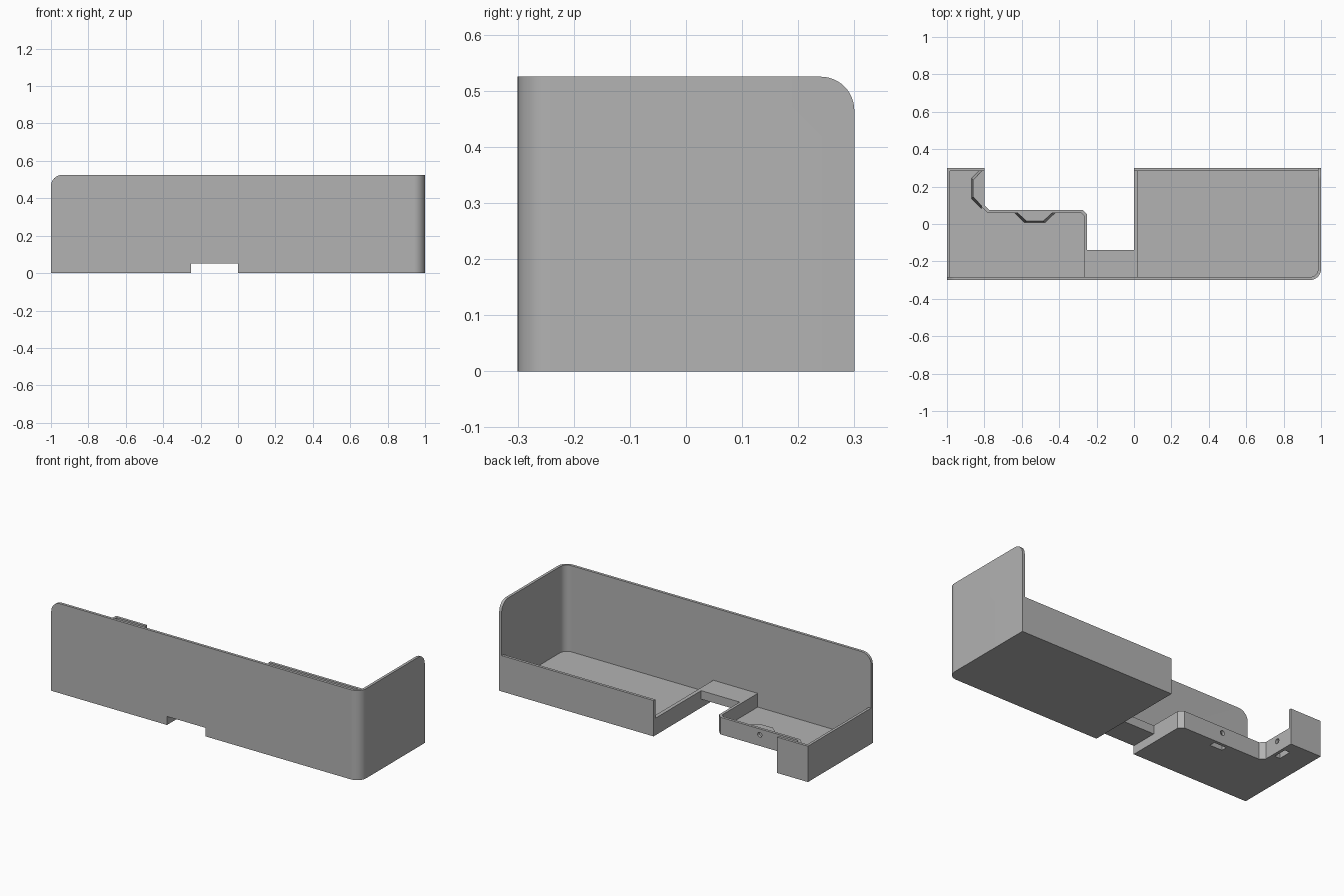
import bpy, bmesh, math
from mathutils import Vector

cube = bpy.data.objects.get("Cube")
if cube:
    bpy.data.objects.remove(cube)

grey = bpy.data.materials.new("plain_grey")
grey.use_nodes = True
GREY = (0.45, 0.45, 0.45, 1)
grey.diffuse_color = GREY
grey.node_tree.nodes["Principled BSDF"].inputs["Base Color"].default_value = GREY

FLOOR, LOW, MID, HIGH = 0.02, 0.1, 0.21, 0.525
T = 0.016      # wall thickness
R = 0.06       # corner radius


def loft(name, bottom, top, lo, hi, axis="z"):
    """Solid between two outlines, extruded along an axis."""
    place = {"x": lambda p, h: (h, p[0], p[1]),
             "y": lambda p, h: (p[0], h, p[1]),
             "z": lambda p, h: (p[0], p[1], h)}[axis]
    bm = bmesh.new()
    a = [bm.verts.new(place(p, lo)) for p in bottom]
    b = [bm.verts.new(place(p, hi)) for p in top]
    bm.faces.new(a)
    bm.faces.new(b)
    for i in range(len(a)):
        j = (i + 1) % len(a)
        bm.faces.new((a[i], a[j], b[j], b[i]))
    bmesh.ops.recalc_face_normals(bm, faces=bm.faces)
    mesh = bpy.data.meshes.new(name)
    bm.to_mesh(mesh)
    bm.free()
    mesh.materials.append(grey)
    ob = bpy.data.objects.new(name, mesh)
    bpy.context.collection.objects.link(ob)
    return ob


def prism(name, pts, lo, hi, axis="z"):
    return loft(name, pts, pts, lo, hi, axis)


def rect(x0, x1, y0, y1):
    return [(x0, y0), (x1, y0), (x1, y1), (x0, y1)]


def arc(cx, cy, r, start, end, n=12):
    angles = [math.radians(start + (end - start) * i / n) for i in range(n + 1)]
    return [(cx + r * math.cos(a), cy + r * math.sin(a)) for a in angles]


def wall(name, path, lo, hi, t=T):
    """Thin wall whose thickness grows to the left of the path."""
    p = [Vector(q) for q in path]
    normals = []
    for a, b in zip(p, p[1:]):
        d = (b - a).normalized()
        normals.append(Vector((-d.y, d.x)))
    inner = []
    for i, q in enumerate(p):
        n1, n2 = normals[max(i - 1, 0)], normals[min(i, len(normals) - 1)]
        inner.append(q + (n1 + n2) * t / (1 + n1.dot(n2)))
    return prism(name, p + inner[::-1], lo, hi)


def cut(targets, cutter):
    for ob in targets:
        mod = ob.modifiers.new("cut", "BOOLEAN")
        mod.operation = "DIFFERENCE"
        mod.solver = "EXACT"
        mod.object = cutter
        bpy.context.view_layer.update()
        graph = bpy.context.evaluated_depsgraph_get()
        mesh = bpy.data.meshes.new_from_object(ob.evaluated_get(graph))
        ob.modifiers.clear()
        ob.data = mesh
    bpy.data.objects.remove(cutter)


# Tall front and side shell with one rounded upright corner
corner = arc(1 - R, -0.3 + R, R, -90, 0)
shell = wall("tall_shell", [(-1, -0.3)] + corner + [(1, 0.3)], FLOOR, HIGH)
cut([shell], prism("notch", rect(-0.25, 0, -0.1, 0.05), -0.4, -0.2, "y"))
front_round = [(-1.1, HIGH + 0.1), (-1.1, HIGH - R)] + \
    arc(-1 + R, HIGH - R, R, 180, 90) + [(-1 + R, HIGH + 0.1)]
cut([shell], prism("front_round", front_round, -0.4, -0.2, "y"))
side_round = [(0.4, HIGH + 0.1), (0.4, HIGH - R)] + \
    arc(0.3 - R, HIGH - R, R, 0, 90) + [(0.3 - R, HIGH + 0.1)]
cut([shell], prism("side_round", side_round, 0.9, 1.1, "x"))

# Large tray
floor_a = prism("large_floor", [(0, -0.3)] + corner + [(1, 0.3), (0, 0.3)], 0, FLOOR)
wall("large_back_wall", [(1 - T, 0.3), (0, 0.3)], FLOOR, MID)
wall("large_inner_wall", [(0, 0.3 - T), (0, -0.3 + T)], FLOOR, LOW, 0.022)

# Small stepped tray
step = [(-0.25, 0.05), (-0.275, 0.075), (-0.775, 0.075), (-0.8, 0.1)]
small_floor = prism("small_floor", [(-1, -0.3), (-0.25, -0.3)] + step +
                    [(-0.8, 0.3), (-1, 0.3)], 0, FLOOR)
wall("small_end_wall", [(-0.8, 0.3), (-1, 0.3), (-1, -0.3 + T)], FLOOR, MID)
small_wall = wall("small_step_wall", [(-0.25, -0.3 + T)] + step + [(-0.8, 0.3 - T)],
                  FLOOR, LOW)

# Bridge joining the trays
prism("bridge", rect(-0.25, 0, -0.3 + T, -0.14), 0.05, LOW)


# Wedge housings behind the walls, each with a bottom pocket and a round hole
def housing_outline(half_long, half_short, depth):
    return [(-half_long, 0), (-half_short, -depth), (half_short, -depth), (half_long, 0)]


def to_back(p):
    return (-0.53 + p[0], 0.075 - T + p[1])


def to_side(p):
    return (-0.8 - T + p[1], 0.19 - p[0])


for label, put, axis, centre in (("back", to_back, "y", -0.53),
                                 ("side", to_side, "x", 0.19)):
    base = [put(p) for p in housing_outline(0.108, 0.055, 0.052)]
    top = [put(p) for p in housing_outline(0.092, 0.044, 0.044)]
    box = loft(label + "_housing", base, top, FLOOR, LOW - 0.005)
    pocket = [put(p) for p in rect(-0.04, 0.04, -0.036, -0.002)]
    cut([box, small_floor], prism("pocket", pocket, -0.1, 0.08))
    lo, hi = (0.03, 0.2) if axis == "y" else (-0.84, -0.7)
    hole = arc(centre, 0.065, 0.014, 0, 345, 23)
    cut([small_wall, box], prism("hole", hole, lo, hi, axis))

# Smooth the rounded corner, keep sharp edges
bpy.ops.object.select_all(action="DESELECT")
for ob in (shell, floor_a):
    ob.select_set(True)
    bpy.context.view_layer.objects.active = ob
bpy.ops.object.shade_smooth_by_angle(angle=math.radians(30))
